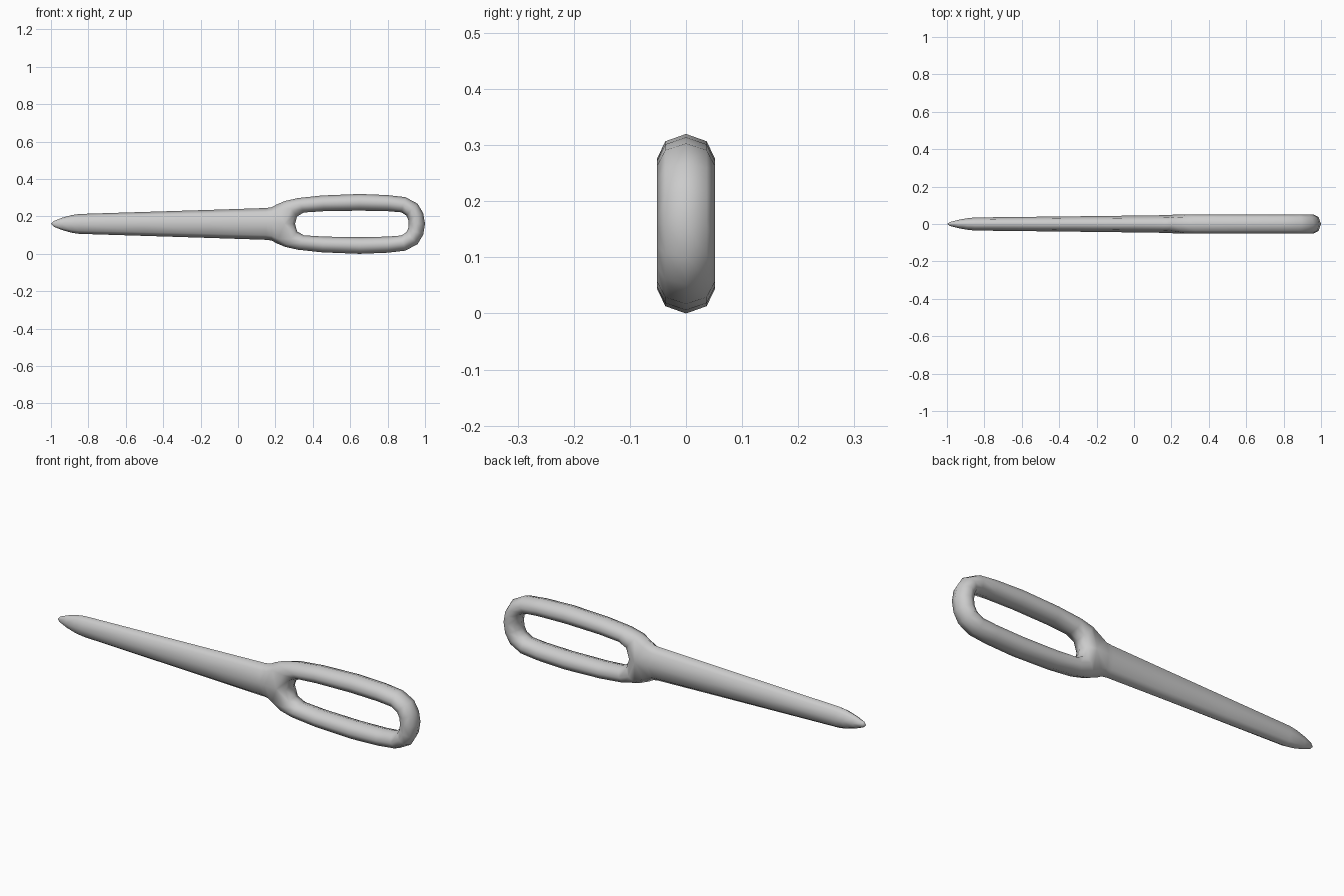
import bpy, bmesh, math
from mathutils import Vector

if "Cube" in bpy.data.objects:
    bpy.data.objects.remove(bpy.data.objects["Cube"])

# Upper half only (z = 0 is the symmetry plane); mirrored afterwards.
MID = 0.16
bm = bmesh.new()


def bridge(a, b, closed):
    n = len(a)
    for i in range(n if closed else n - 1):
        j = (i + 1) % n
        bm.faces.new((a[i], a[j], b[j], b[i]))


def half_section(x, h, w):
    """Half of an eight-sided shaft section, front side over the top to the back."""
    return [bm.verts.new((x, -w * math.cos(t), h * math.sin(t)))
            for t in (i * math.pi / 4 for i in range(5))]


def eye_section(outer, inner, w=0.052):
    """Full eight-sided tube section between an outer and an inner outline point."""
    o, i = Vector((outer[0], 0, outer[1])), Vector((inner[0], 0, inner[1]))
    c, r = (o + i) / 2, (o - i) / 2
    return [bm.verts.new(c + r * math.cos(t) + Vector((0, -w * math.sin(t), 0)))
            for t in (k * math.pi / 4 for k in range(8))]


# Shaft with pointed tip: x, half height, half thickness
shaft = [half_section(*s) for s in (
    (-0.985, 0.015, 0.010), (-0.94, 0.033, 0.022), (-0.89, 0.047, 0.031),
    (-0.85, 0.053, 0.035), (-0.5, 0.064, 0.039), (-0.15, 0.075, 0.043),
    (0.15, 0.085, 0.047), (0.18, 0.089, 0.048))]
tip = bm.verts.new((-1, 0, 0))
for a, b in zip(shaft[0], shaft[0][1:]):
    bm.faces.new((tip, a, b))
for a, b in zip(shaft, shaft[1:]):
    bridge(a, b, False)

# Fork where the shaft splits into the two arms of the eye
fork = [bm.verts.new(p) for p in (
    (0.205, 0, 0.103), (0.215, -0.038, 0.08), (0.25, -0.052, 0),
    (0.29, -0.037, 0), (0.305, 0, 0), (0.29, 0.037, 0),
    (0.25, 0.052, 0), (0.215, 0.038, 0.08))]
bridge(shaft[-1], [fork[k] for k in (2, 1, 0, 7, 6)], False)

# Arm of the eye: outer and inner outline points
prev = fork
for outer, inner in (
        ((0.25, 0.122), (0.316, 0.040)), ((0.32, 0.138), (0.352, 0.061)),
        ((0.45, 0.152), (0.46, 0.068)), ((0.65, 0.16), (0.65, 0.071)),
        ((0.80, 0.154), (0.80, 0.068)), ((0.895, 0.143), (0.873, 0.062)),
        ((0.96, 0.108), (0.90, 0.045)), ((0.99, 0.058), (0.91, 0.024)),
        ((1.0, 0), (0.912, 0))):
    ring = eye_section(outer, inner)
    bridge(prev, ring, True)
    prev = ring

# Mirror to the lower half and weld
bmesh.ops.mirror(bm, geom=bm.verts[:] + bm.edges[:] + bm.faces[:],
                 axis='Z', merge_dist=0.0005)
bmesh.ops.remove_doubles(bm, verts=bm.verts[:], dist=0.0005)
bmesh.ops.recalc_face_normals(bm, faces=bm.faces[:])
for f in bm.faces:
    f.smooth = True

mesh = bpy.data.meshes.new("needle")
bm.to_mesh(mesh)
bm.free()
needle = bpy.data.objects.new("needle", mesh)
needle.location.z = MID
bpy.context.collection.objects.link(needle)
